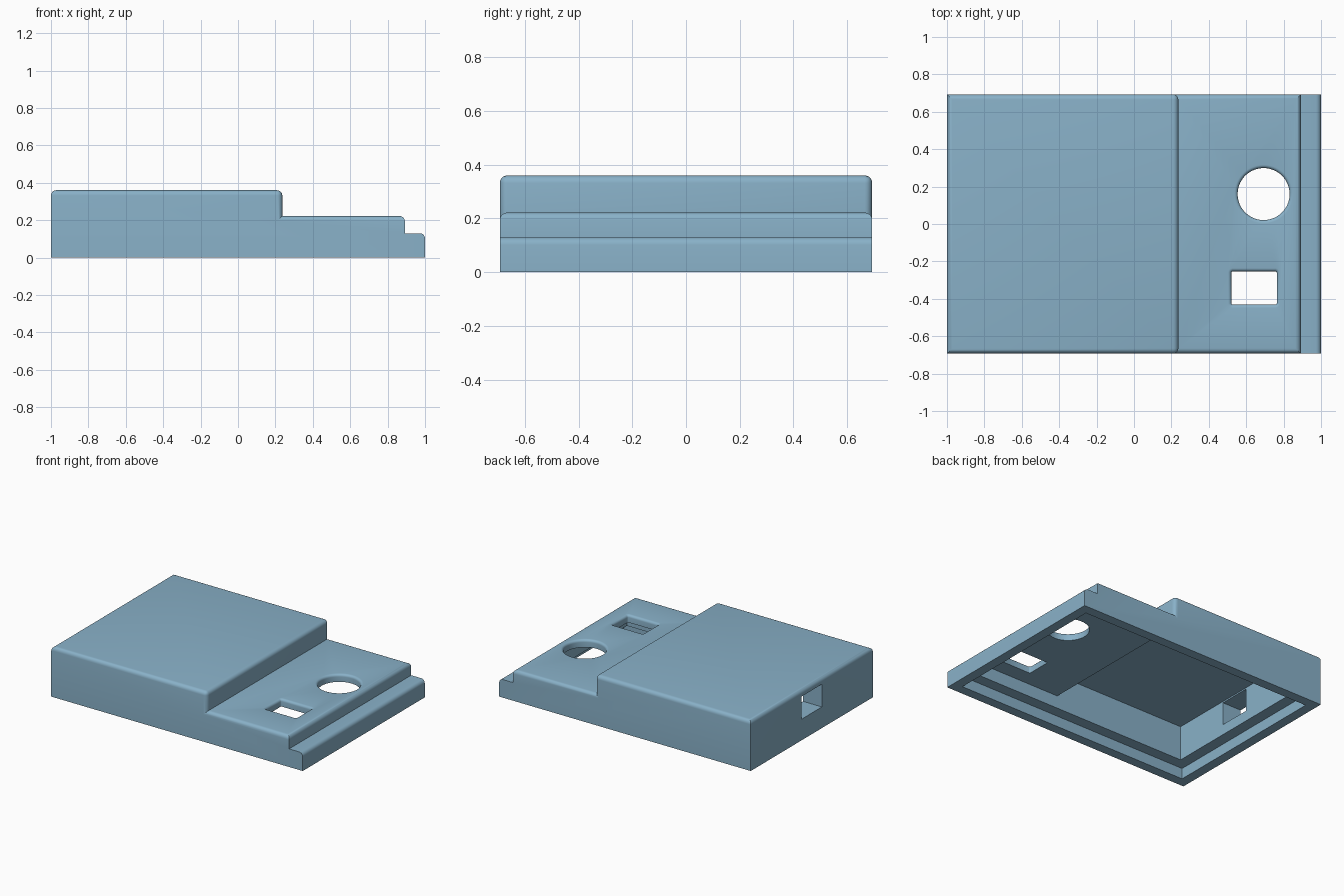
import bpy, bmesh, math

if "Cube" in bpy.data.objects:
    bpy.data.objects.remove(bpy.data.objects["Cube"])

HALF_Y = 0.693


def make_object(name, bm):
    bmesh.ops.recalc_face_normals(bm, faces=bm.faces)
    mesh = bpy.data.meshes.new(name)
    bm.to_mesh(mesh)
    bm.free()
    obj = bpy.data.objects.new(name, mesh)
    bpy.context.collection.objects.link(obj)
    return obj


def loft(loops):
    """Closed solid through a stack of equal-length point loops."""
    bm = bmesh.new()
    rings = [[bm.verts.new(p) for p in loop] for loop in loops]
    n = len(rings[0])
    for a, b in zip(rings, rings[1:]):
        for i in range(n):
            bm.faces.new((a[i], a[(i + 1) % n], b[(i + 1) % n], b[i]))
    bm.faces.new(rings[0])
    bm.faces.new(rings[-1])
    bmesh.ops.recalc_face_normals(bm, faces=bm.faces)
    return bm


def extrude_y(profile, half):
    return loft([[(x, y, z) for x, z in profile] for y in (-half, half)])


def box(x0, x1, y0, y1, z0, z1):
    return loft([[(x0, y0, z), (x1, y0, z), (x1, y1, z), (x0, y1, z)] for z in (z0, z1)])


def rounded_loop(cx, cy, hx, hy, r, z, steps):
    """Rounded rectangle; a circle when hx == hy == r."""
    pts = []
    for q, (sx, sy) in enumerate(((1, 1), (-1, 1), (-1, -1), (1, -1))):
        for i in range(steps):
            a = math.pi / 2 * (q + (i + 0.5) / steps)
            pts.append((cx + sx * (hx - r) + r * math.cos(a),
                        cy + sy * (hy - r) + r * math.sin(a), z))
    return pts


def flared_hole(cx, cy, hx, hy, r, top, fillet, steps):
    """Cutter for a hole whose upper rim is rounded over."""
    stack = [(0.10, 0.0)]
    for i in range(6):
        a = math.pi / 2 * i / 5
        stack.append((top - fillet + fillet * math.sin(a), fillet * (1 - math.cos(a))))
    stack.append((top + 0.05, fillet))
    return loft([rounded_loop(cx, cy, hx + g, hy + g, r + g, z, steps) for z, g in stack])


# Stepped outer shell: tall housing, lower deck and front ledge
profile = [(-1, 0), (1, 0), (1, 0.13), (0.892, 0.13), (0.892, 0.222),
           (0.237, 0.222), (0.237, 0.36), (-1, 0.36)]
bm = extrude_y(profile, HALF_Y)


def is_rounded(edge):
    a, b = (v.co for v in edge.verts)
    mid = (a + b) / 2
    if abs(a.y - b.y) > 0.1:      # cross edges: convex top corners only
        return any(abs(mid.x - x) < 0.01 and abs(mid.z - z) < 0.01
                   for x, z in ((-1, 0.36), (0.237, 0.36), (0.892, 0.222), (1, 0.13)))
    if abs(a.x - b.x) > 0.1:      # long side edges of housing and deck tops
        return mid.z > 0.2
    return abs(mid.x - 0.237) < 0.01   # upright edges of the tall step


bmesh.ops.bevel(bm, geom=[e for e in bm.edges if is_rounded(e)], offset=0.028,
                offset_type='OFFSET', segments=5, profile=0.5, affect='EDGES')
shell = make_object("enclosure_lid", bm)

# Cutters: base recess, stepped cavity, round hole, rectangular hole, side port
cavity = [(-0.85, 0.03), (0.85, 0.03), (0.85, 0.168), (0.194, 0.168),
          (0.194, 0.325), (-0.85, 0.325)]
cutters = [
    make_object("base_recess_cutter", box(-0.93, 0.93, -0.623, 0.623, -0.1, 0.077)),
    make_object("cavity_cutter", extrude_y(cavity, 0.543)),
    make_object("round_hole_cutter",
                flared_hole(0.693, 0.16, 0.139, 0.139, 0.139, 0.222, 0.018, 16)),
    make_object("window_cutter",
                flared_hole(0.642, -0.342, 0.122, 0.089, 0.01, 0.222, 0.018, 4)),
    make_object("side_port_cutter", box(-1.1, -0.8, -0.115, 0.115, 0.152, 0.315)),
]

bpy.context.view_layer.objects.active = shell
for cutter in cutters:
    mod = shell.modifiers.new(cutter.name, 'BOOLEAN')
    mod.operation = 'DIFFERENCE'
    mod.solver = 'EXACT'
    mod.object = cutter
    cutter.hide_render = True
    bpy.ops.object.modifier_apply(modifier=mod.name)
for cutter in cutters:
    bpy.data.objects.remove(cutter, do_unlink=True)

# Single blue-grey plastic
plastic = bpy.data.materials.new("blue_grey_plastic")
plastic.diffuse_color = (0.25, 0.44, 0.58, 1)
plastic.use_nodes = True
plastic.node_tree.nodes["Principled BSDF"].inputs["Base Color"].default_value = plastic.diffuse_color
shell.data.materials.clear()
shell.data.materials.append(plastic)

bpy.ops.object.select_all(action='DESELECT')
shell.select_set(True)
bpy.ops.object.shade_smooth_by_angle(angle=math.radians(30))
